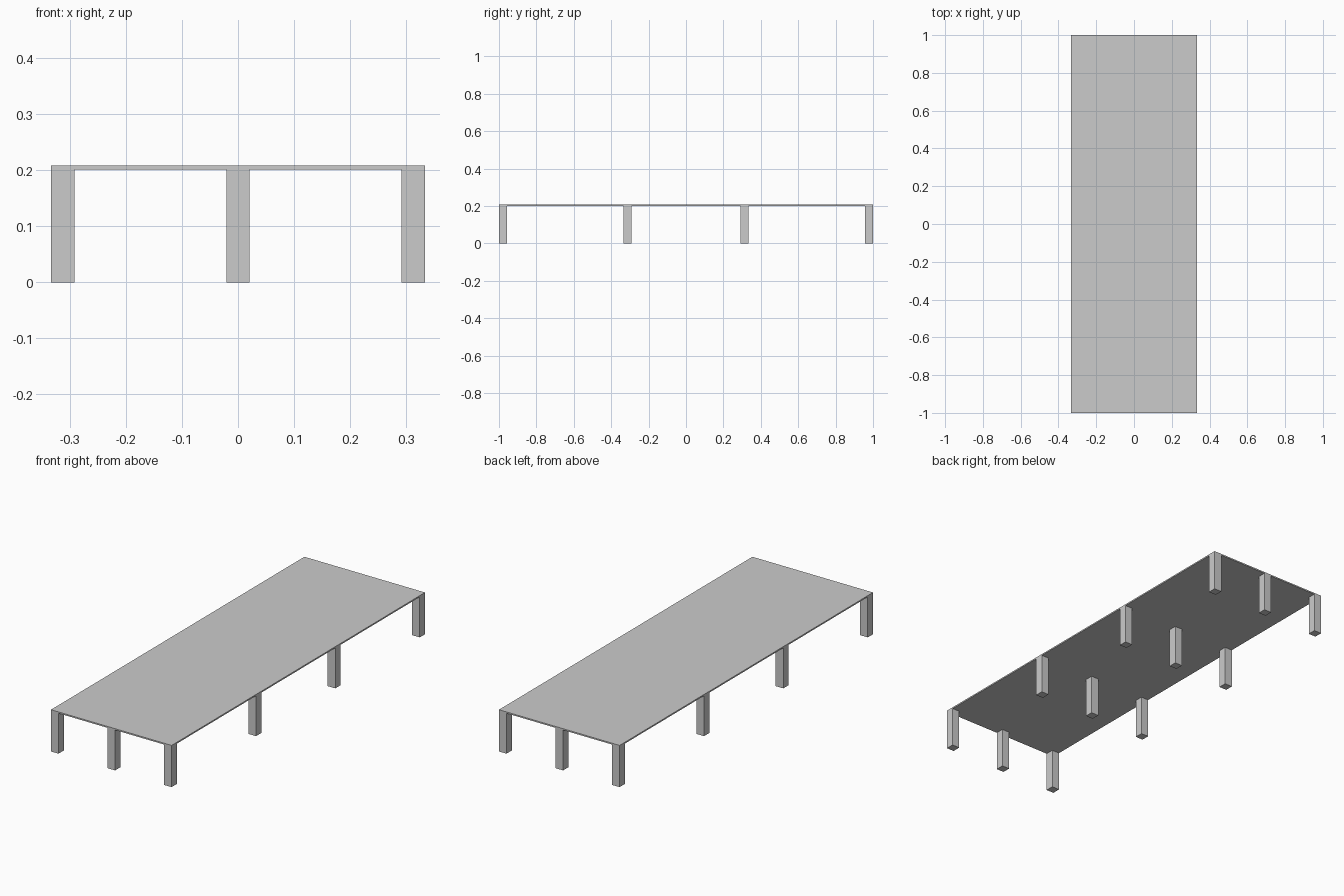
import bpy

if "Cube" in bpy.data.objects:
    bpy.data.objects.remove(bpy.data.objects["Cube"])

HALF_X, HALF_Y = 0.3333, 1.0
HEIGHT, THICK, LEG = 0.2085, 0.007, 0.0417


def box(name, size, center):
    bpy.ops.mesh.primitive_cube_add(size=1, location=center)
    ob = bpy.context.object
    ob.name = name
    ob.scale = size
    bpy.ops.object.transform_apply(location=False, rotation=False, scale=True)
    return ob


# Thin flat top
box("table_top", (2 * HALF_X, 2 * HALF_Y, THICK), (0, 0, HEIGHT - THICK / 2))

# Square legs in a grid of three by four, flush with the outer edges
leg_height = HEIGHT - THICK
edge_x, edge_y = HALF_X - LEG / 2, HALF_Y - LEG / 2
for row, y in enumerate((-edge_y, -0.3125, 0.3125, edge_y), 1):
    for side, x in (("left", -edge_x), ("middle", 0), ("right", edge_x)):
        box(f"leg_{side}_{row}", (LEG, LEG, leg_height), (x, y, leg_height / 2))
